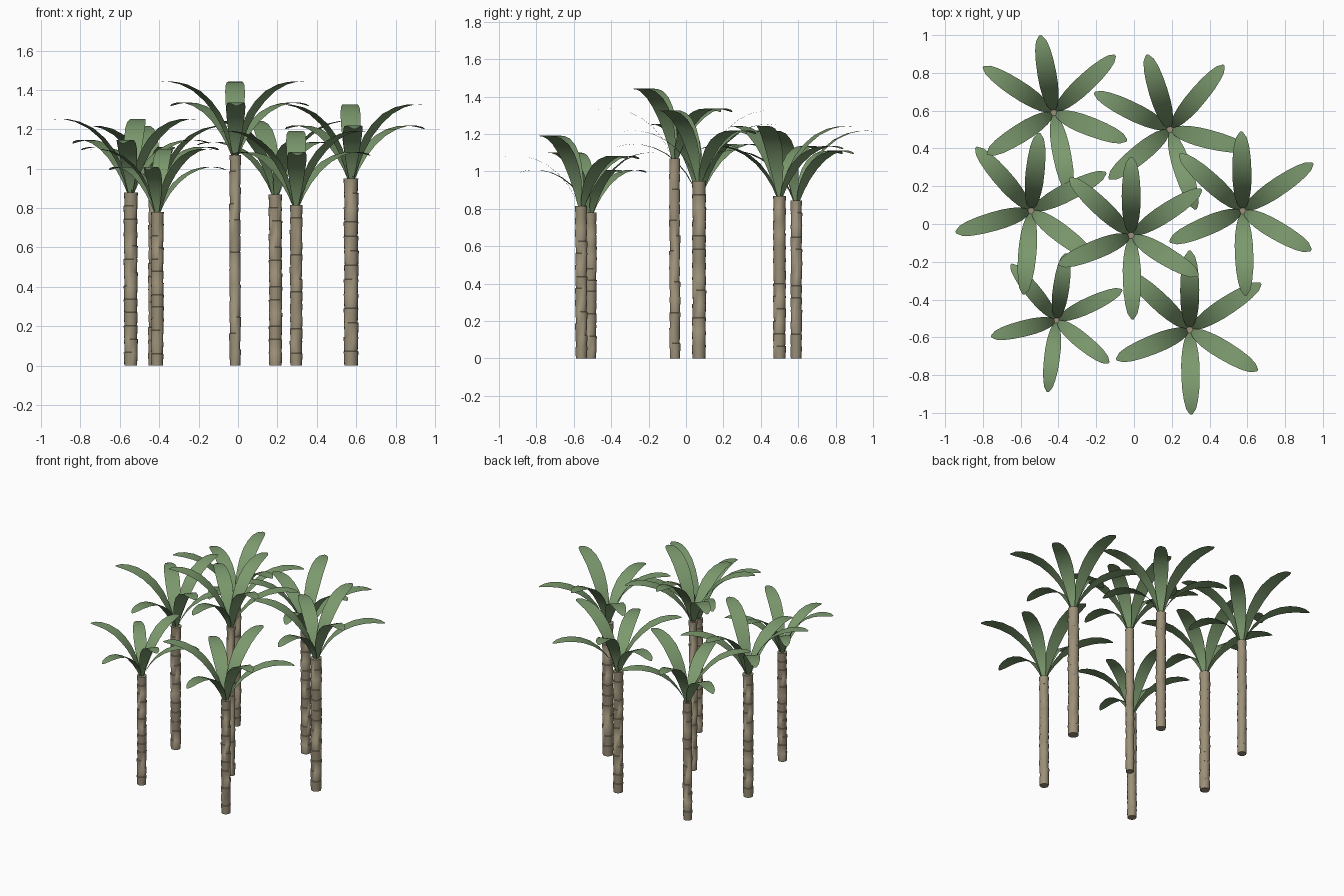
import bpy, bmesh, math, random
from mathutils import Vector

if "Cube" in bpy.data.objects:
    bpy.data.objects.remove(bpy.data.objects["Cube"])

random.seed(4)


def material(name, rgb):
    m = bpy.data.materials.new(name)
    m.diffuse_color = (*rgb, 1)
    m.use_nodes = True
    m.node_tree.nodes["Principled BSDF"].inputs["Base Color"].default_value = m.diffuse_color
    return m


LEAF = material("leaf green", (0.20, 0.32, 0.155))
BARK = material("tan bark", (0.33, 0.28, 0.19))


def finish(bm, name, mat, angle):
    me = bpy.data.meshes.new(name)
    bm.to_mesh(me)
    bm.free()
    me.materials.append(mat)
    ob = bpy.data.objects.new(name, me)
    bpy.context.collection.objects.link(ob)
    bpy.ops.object.select_all(action='DESELECT')
    ob.select_set(True)
    bpy.context.view_layer.objects.active = ob
    bpy.ops.object.shade_smooth_by_angle(angle=math.radians(angle))


# Trunk: stacked, slightly flared rings
def trunk(name, x, y, h, r, sides=16, segs=13):
    bm = bmesh.new()
    rings = []
    for i in range(segs):
        ox, oy = (random.uniform(-.0015, .0015) for _ in range(2))
        for t, k in ((0, 0.95), (0.97, 1.04)):
            z = h * (i + t) / segs if not (i == segs - 1 and t) else h
            rings.append([bm.verts.new((x + ox + r * k * math.cos(a), y + oy + r * k * math.sin(a), z))
                          for a in (2 * math.pi * j / sides for j in range(sides))])
    for a, b in zip(rings, rings[1:]):
        for j in range(sides):
            n = (j + 1) % sides
            bm.faces.new((a[j], a[n], b[n], b[j]))
    bm.faces.new(rings[0][::-1])
    bm.faces.new(rings[-1])
    finish(bm, name, BARK, 50)


# Frond paths: distance out, height above trunk top, half width
HIGH = [(.012, -.01, .010), (.03, .07, .024), (.06, .145, .036), (.10, .215, .044), (.15, .275, .049),
        (.21, .325, .050), (.28, .358, .047), (.34, .371, .040), (.385, .373, .028), (.415, .369, .006)]
LOW = [(.012, -.01, .010), (.035, .05, .023), (.07, .11, .034), (.12, .17, .043), (.18, .217, .048),
       (.245, .248, .048), (.31, .264, .045), (.37, .266, .037), (.415, .259, .026), (.445, .249, .006)]
ANGLES = (0, -57, -121, -179, -248, -313)


def fronds(name, x, y, h, rot, s):
    bm = bmesh.new()
    for i, a in enumerate(ANGLES):
        a = math.radians(rot + a)
        out = Vector((math.cos(a), math.sin(a), 0))
        side = Vector((-out.y, out.x, 0))
        prev = None
        for d, z, w in (LOW if i % 2 else HIGH):
            c = Vector((x, y, h + z * s)) + out * d * s
            row = [bm.verts.new(c + side * w * s * k) for k in (1, 0, -1)]
            if prev:
                for j in (0, 1):
                    bm.faces.new((prev[j], prev[j + 1], row[j + 1], row[j]))
            prev = row
    finish(bm, name, LEAF, 60)


# Grove: x, y, trunk height, trunk radius, frond rotation, crown scale
TREES = [
    (-.425, .59, .845, .030, 100, 1.0),
    (.19, .50, .87, .033, 107, 1.0),
    (-.545, .07, .88, .034, 84, 1.0),
    (-.015, -.06, 1.07, .028, 90, 1.0),
    (.575, .07, .95, .036, 91, 1.01),
    (-.41, -.51, .78, .031, 82, .86),
    (.295, -.56, .815, .031, 90, 1.01),
]
for n, (x, y, h, r, rot, s) in enumerate(TREES, 1):
    trunk(f"palm_trunk_{n}", x, y, h, r)
    fronds(f"palm_fronds_{n}", x, y, h, rot, s)
